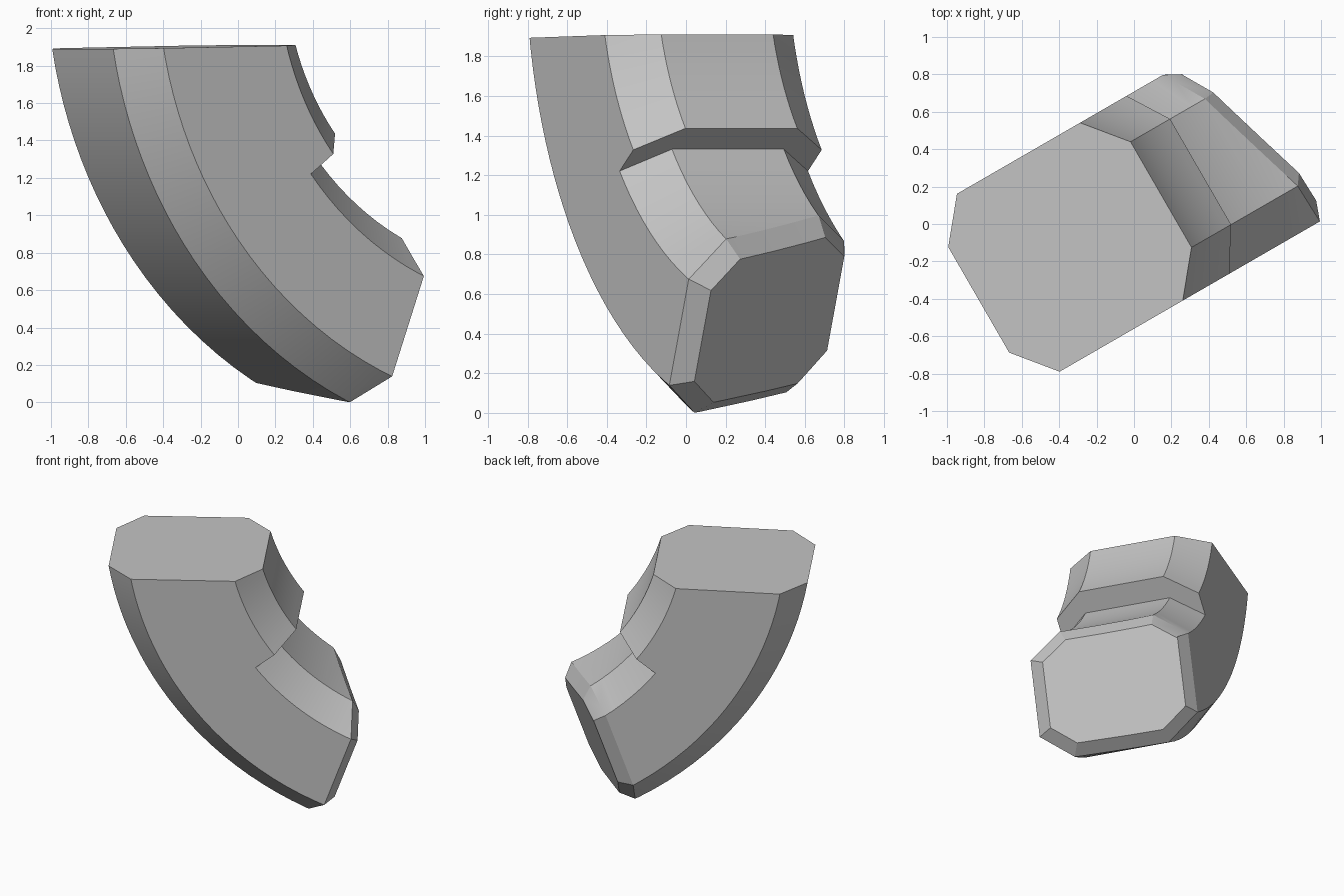
import bpy, bmesh
from math import sin, cos, radians
from mathutils import Matrix, Vector

cube = bpy.data.objects.get("Cube")
if cube:
    bpy.data.objects.remove(cube, do_unlink=True)

# Single grey material
grey = bpy.data.materials.new("plain grey")
grey.use_nodes = True
colour = (0.55, 0.55, 0.55, 1)
grey.diffuse_color = colour
grey.node_tree.nodes["Principled BSDF"].inputs["Base Color"].default_value = colour

# Bend centre in the sweep plane, and the side offsets of the section
CENTRE_U, CENTRE_Z = 1.60, 2.33
MIDDLE, HALF, FLAT = 0.064, 0.549, 0.326
STEP_ANGLE = 37.8


def section(shoulder, inner):
    """Chamfered section as (radius, side offset); the notch lowers the inner radii."""
    half = [(2.56, FLAT), (2.38, HALF), (1.81, HALF), (shoulder, HALF), (inner, FLAT)]
    return half + [(r, -w) for r, w in reversed(half)]


def add_ring(bm, profile, degrees):
    a = radians(degrees)
    return [bm.verts.new((CENTRE_U - r * cos(a), MIDDLE + w, CENTRE_Z - r * sin(a)))
            for r, w in profile]


def cut_and_cap(bm, point, normal):
    """Trim everything beyond the plane and close the opening."""
    geom = bm.verts[:] + bm.edges[:] + bm.faces[:]
    cut = bmesh.ops.bisect_plane(bm, geom=geom, dist=1e-5, plane_co=point,
                                 plane_no=normal, clear_outer=True)
    edges = [e for e in cut["geom_cut"] if isinstance(e, bmesh.types.BMEdge)]
    return bmesh.ops.contextual_create(bm, geom=edges)["faces"]


# Sweep the wide upper section, then the notched lower section
bm = bmesh.new()
STEPS = 14
upper, lower = section(1.635, 1.458), section(1.81, 1.63)
rings = [add_ring(bm, upper, 5 + (STEP_ANGLE - 5) * i / STEPS) for i in range(STEPS + 1)]
rings += [add_ring(bm, lower, STEP_ANGLE + (76 - STEP_ANGLE) * i / STEPS)
          for i in range(STEPS + 1)]
for a, b in zip(rings, rings[1:]):
    for i in range(len(a)):
        j = (i + 1) % len(a)
        bm.faces.new((a[i], a[j], b[j], b[i]))
bmesh.ops.remove_doubles(bm, verts=bm.verts[:], dist=1e-4)

# Nearly level top and skewed lower end
cut_and_cap(bm, Vector((-0.93, 0, 1.89)), Vector((-0.018, 0, 1)))
end_faces = cut_and_cap(bm, Vector((0.862, -0.267, 0.88)), Vector((0.888, 0.327, -0.324)))
bmesh.ops.recalc_face_normals(bm, faces=bm.faces[:])

# Bevelled rim around the lower end
bmesh.ops.inset_individual(bm, faces=end_faces, thickness=0.083, depth=0.088,
                           use_even_offset=True)

# Turn the sweep plane and create the object
bm.transform(Matrix.Rotation(radians(30), 4, "Z"))
mesh = bpy.data.meshes.new("curved_body")
bm.to_mesh(mesh)
bm.free()
mesh.materials.append(grey)
body = bpy.data.objects.new("curved_body", mesh)
bpy.context.collection.objects.link(body)
bpy.context.view_layer.objects.active = body
body.select_set(True)
bpy.ops.object.shade_smooth_by_angle(angle=radians(20))
